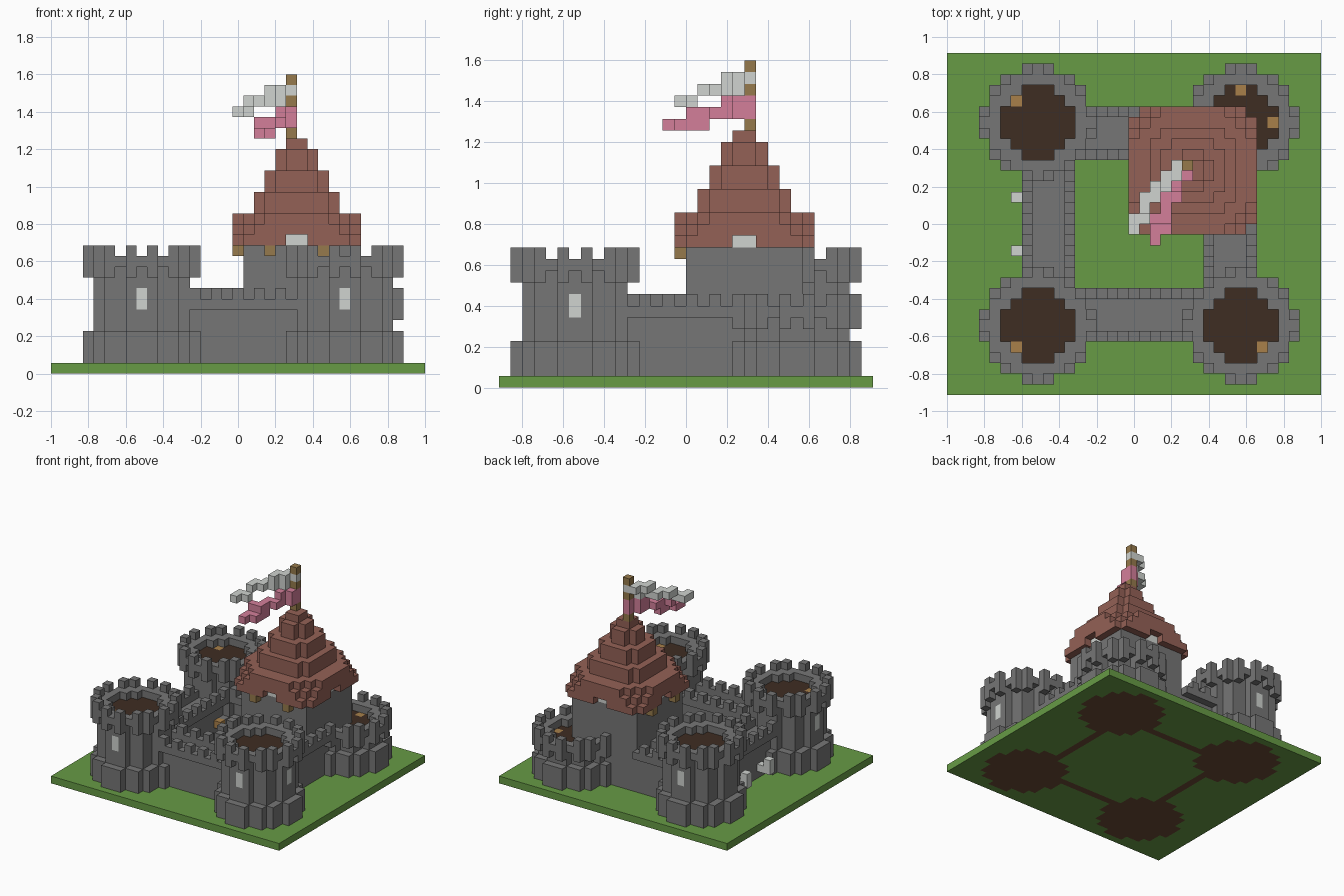
import bpy, bmesh
from mathutils import Vector

if "Cube" in bpy.data.objects:
    bpy.data.objects.remove(bpy.data.objects["Cube"], do_unlink=True)

U = 2 / 35            # size of one block
NX, NY = 35, 32       # ground size in blocks


def material(name, code):
    rgb = [int(code[n:n + 2], 16) / 255 for n in (0, 2, 4)]
    col = [c / 12.92 if c < 0.04 else ((c + 0.055) / 1.055) ** 2.4 for c in rgb] + [1]
    m = bpy.data.materials.new(name)
    m.use_nodes = True
    m.diffuse_color = col
    bsdf = m.node_tree.nodes["Principled BSDF"]
    bsdf.inputs["Base Color"].default_value = col
    bsdf.inputs["Roughness"].default_value = 0.9
    return m


MATS = {
    "grass": material("grass green", "679b45"),
    "stone": material("stone grey", "767676"),
    "floor": material("dark brown", "3f2d22"),
    "soil": material("soil brown", "6c4a35"),
    "tile": material("roof red brown", "946156"),
    "wood": material("wood", "967a4c"),
    "torch": material("torch tan", "a8804a"),
    "pale": material("pale grey", "d0d4d0"),
    "pink": material("pink", "d47f9a"),
}


def box(i0, i1, j0, j1, k0, k1):
    """Inclusive block range."""
    return [(i, j, k) for i in range(i0, i1 + 1) for j in range(j0, j1 + 1)
            for k in range(k0, k1 + 1)]


def build(name, cells):
    """Make one object from {block: colour}, keeping only its outer faces."""
    bm = bmesh.new()
    used = sorted(set(cells.values()))
    origin = Vector((-NX / 2, -NY / 2, 0))
    for cell, colour in cells.items():
        for axis in range(3):
            for side in (0, 1):
                near = list(cell)
                near[axis] += 2 * side - 1
                if tuple(near) in cells:
                    continue
                b, c = (axis + 1) % 3, (axis + 2) % 3
                loop = [(0, 0), (1, 0), (1, 1), (0, 1)]
                verts = []
                for p, q in (loop if side else loop[::-1]):
                    v = Vector(cell)
                    v[axis] += side
                    v[b] += p
                    v[c] += q
                    verts.append(bm.verts.new((v + origin) * U))
                bm.faces.new(verts).material_index = used.index(colour)
    bmesh.ops.remove_doubles(bm, verts=bm.verts, dist=U / 100)
    mesh = bpy.data.meshes.new(name)
    bm.to_mesh(mesh)
    bm.free()
    for colour in used:
        mesh.materials.append(MATS[colour])
    obj = bpy.data.objects.new(name, mesh)
    bpy.context.collection.objects.link(obj)


def paint(cells, blocks, colour):
    cells.update((b, colour) for b in blocks)


# Corner towers: centre block, battlement level, windows and torches as offsets
TOWERS = {
    "front_right_tower": (8, 6, 9, [(0, -4), (-4, 0)], [(-2, -2)]),
    "front_left_tower": (27, 6, 9, [(0, -4), (4, 0)], [(2, -2)]),
    "back_right_tower": (8, 25, 9, [(0, 4)], [(-2, 2)]),
    "back_left_tower": (27, 25, 5, [], [(0, 3), (3, 0)]),
}


def tower(name, cx, cy, top, windows, torches):
    cells = {}
    for dx, dy, _ in box(-5, 5, -5, 5, 0, 0):
        r = dx * dx + dy * dy
        i, j = cx + dx, cy + dy
        if r > 26:
            continue
        paint(cells, box(i, i, j, j, 1, 3), "stone")
        if r <= 10:
            paint(cells, box(i, i, j, j, 4, top - 1), "stone")
            cells[i, j, top] = "torch" if (dx, dy) in torches else "floor"
        elif r <= 18:
            paint(cells, box(i, i, j, j, 4, top + 1), "stone")
        elif min(abs(dx), abs(dy)) % 2:      # merlon with corbel
            paint(cells, box(i, i, j, j, top, top + 2), "stone")
        else:                                # gap between merlons
            cells[i, j, top + 1] = "stone"
    for dx, dy in windows:
        paint(cells, box(cx + dx, cx + dx, cy + dy, cy + dy, 6, 7), "pale")
    build(name, cells)


for name, spec in TOWERS.items():
    tower(name, *spec)

# Ground slab, with soil under the towers and walls
ground = {}
for i, j, k in box(0, NX - 1, 0, NY - 1, 0, 0):
    under = any((i - s[0]) ** 2 + (j - s[1]) ** 2 <= 26 for s in TOWERS.values())
    line = (i in (9, 26) and 6 < j < 25) or (j in (7, 24) and 8 < i < 27)
    ground[i, j, k] = "soil" if under or line else "grass"
build("ground", ground)


# Curtain walls: three-block body, overhanging parapet on both sides
def wall(name, centre, start, end, along_x):
    cells = {}
    for s in range(start, end + 1):
        for off in range(-2, 3):
            i, j = (s, centre + off) if along_x else (centre + off, s)
            if any((i - t[0]) ** 2 + (j - t[1]) ** 2 <= 18 for t in TOWERS.values()):
                continue
            if abs(off) < 2:
                paint(cells, box(i, i, j, j, 1, 5), "stone")
            else:
                paint(cells, box(i, i, j, j, 6, 6 + (i + j + 1) % 2), "stone")
    build(name, cells)


wall("front_wall", 7, 10, 25, True)
wall("back_wall", 24, 10, 17, True)
wall("right_wall", 9, 8, 23, False)
wall("left_wall", 26, 8, 19, False)

# Gate lamps on the outer side of one wall, torches on its inner side
lamps = {}
for j in (13, 18):
    paint(lamps, box(6, 6, j, j, 2, 3) + [(7, j, 2)], "pale")
build("gate_lamps", lamps)
build("courtyard_torches", {(11, j, 3): "torch" for j in (11, 20)})

# Square keep with a window in the middle of each side
keep = dict.fromkeys(box(18, 27, 16, 25, 1, 12), "stone")
paint(keep, box(22, 23, 16, 16, 12, 12) + box(22, 23, 25, 25, 12, 12), "pale")
paint(keep, box(18, 18, 20, 21, 12, 12) + box(27, 27, 20, 21, 12, 12), "pale")
build("keep", keep)

# Stepped roof: arched eaves, then shrinking tiers with notched corners
roof = {}
for i, j, _ in box(17, 28, 15, 26, 0, 0):
    dx, dy = abs(i - 22.5), abs(j - 20.5)
    t = min(dx, dy)
    if t > 5:
        continue
    if max(dx, dy) > 5:
        low = 13 if t < 1 else 12
        high = 14 if t < 3 else 13 if t < 4 else 12
    else:
        low = 13
        high = 13 if t > 4 else 14
    paint(roof, box(i, i, j, j, low, high), "tile")
for half, low, high in ((4, 15, 16), (3, 17, 18), (2, 19, 20), (1, 21, 21)):
    for i, j, k in box(23 - half, 22 + half, 21 - half, 20 + half, low, high):
        if half == 1 or min(abs(i - 22.5), abs(j - 20.5)) < half - 1:
            roof[i, j, k] = "tile"
build("roof", roof)

# Wooden brackets under the eaves on the two courtyard sides
build("eave_brackets", dict.fromkeys(
    [(20, 15, 11), (25, 15, 11), (17, 18, 11), (17, 23, 11)], "wood"))

# Flagpole with the flag bindings painted on it
pole = dict.fromkeys(box(22, 22, 21, 21, 22, 27), "wood")
pole[22, 21, 26] = "pale"
paint(pole, box(22, 22, 21, 21, 23, 24), "pink")
build("flagpole", pole)


# Two pennants trailing away diagonally
def pennant(name, colour, levels):
    build(name, {(i, j, k): colour for k, path in levels for i, j in path})


pennant("upper_pennant", "pale", (
    (26, [(21, 21), (21, 20), (20, 20), (20, 19)]),
    (25, [(21, 20), (20, 19), (19, 19), (19, 18), (18, 18), (18, 17)]),
    (24, [(18, 16), (17, 16), (17, 15)])))
pennant("lower_pennant", "pink", (
    (24, [(22, 20), (21, 20), (21, 19)]),
    (23, [(22, 20), (21, 20), (21, 19), (21, 18), (20, 18), (20, 17), (20, 16), (19, 16)]),
    (22, [(20, 17), (20, 16), (20, 15), (19, 15), (19, 14)])))
